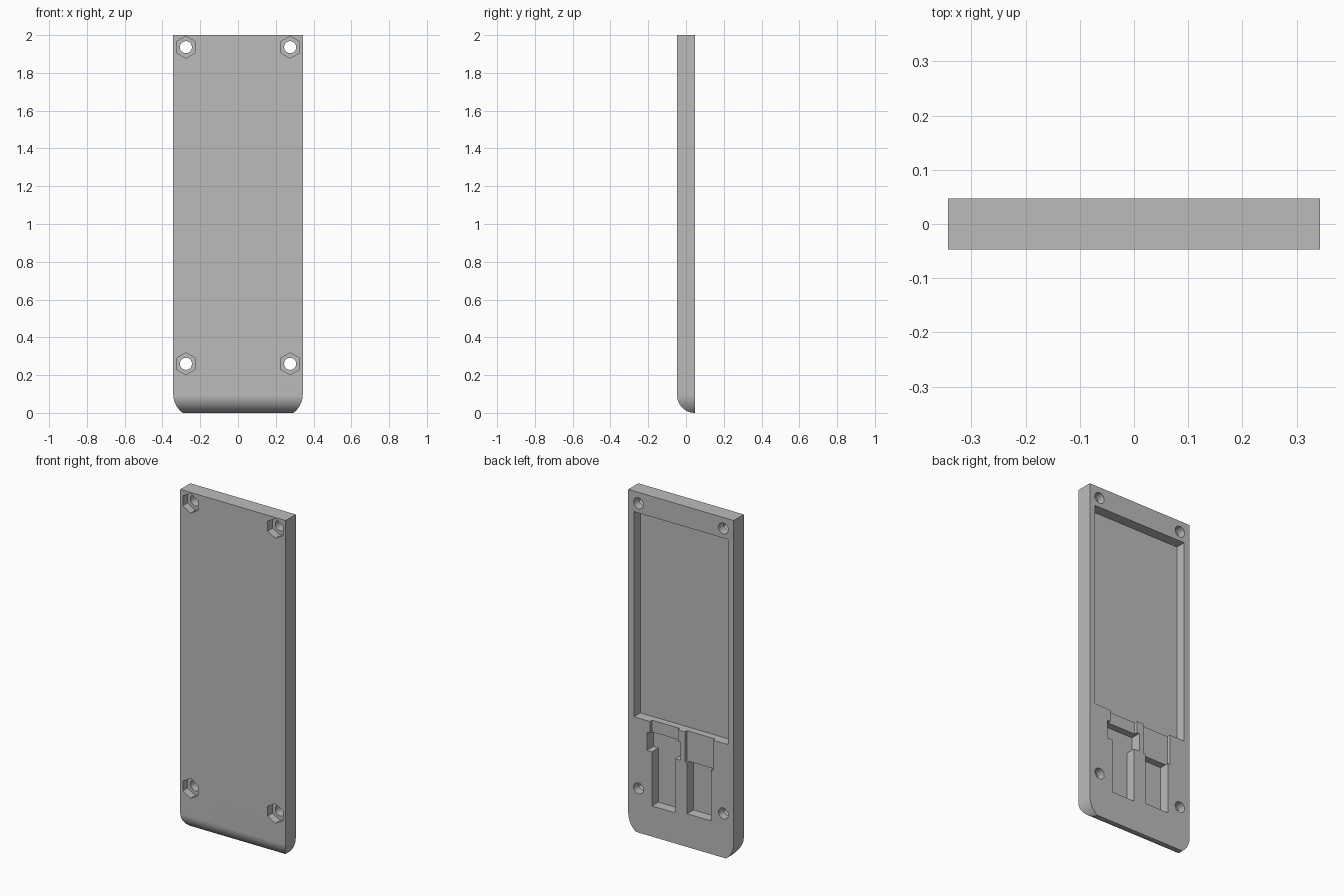
import bpy, bmesh
from math import sin, cos, pi, asin

if "Cube" in bpy.data.objects:
    bpy.data.objects.remove(bpy.data.objects["Cube"], do_unlink=True)

HALF_W, HALF_D, HEIGHT = 0.343, 0.047, 2.0
FRONT, BACK = -HALF_D, HALF_D

grey = bpy.data.materials.new("plain_grey")
grey.use_nodes = True
colour = (0.5, 0.5, 0.5, 1)
grey.diffuse_color = colour
grey.node_tree.nodes["Principled BSDF"].inputs["Base Color"].default_value = colour


def prism(name, outline, start, end, axis="y"):
    """Extrude an outline along y (points are x, z) or along x (points are y, z)."""
    def place(p, d):
        return (p[0], d, p[1]) if axis == "y" else (d, p[0], p[1])
    bm = bmesh.new()
    face = bm.faces.new([bm.verts.new(place(p, start)) for p in outline])
    top = bmesh.ops.extrude_face_region(bm, geom=[face])
    for v in top["geom"]:
        if isinstance(v, bmesh.types.BMVert):
            v.co["xyz".index(axis)] = end
    bmesh.ops.recalc_face_normals(bm, faces=bm.faces)
    mesh = bpy.data.meshes.new(name)
    bm.to_mesh(mesh)
    bm.free()
    mesh.materials.append(grey)
    obj = bpy.data.objects.new(name, mesh)
    bpy.context.collection.objects.link(obj)
    return obj


def combine(target, tool, operation="DIFFERENCE"):
    mod = target.modifiers.new("shape", "BOOLEAN")
    mod.operation, mod.solver, mod.object = operation, "EXACT", tool
    bpy.context.view_layer.objects.active = target
    bpy.ops.object.modifier_apply(modifier=mod.name)
    bpy.data.objects.remove(tool, do_unlink=True)


def ring(cx, cz, radius, sides):
    return [(cx + radius * sin(2 * pi * i / sides), cz + radius * cos(2 * pi * i / sides))
            for i in range(sides)]


def rect(x0, x1, z0, z1):
    return [(x0, z0), (x1, z0), (x1, z1), (x0, z1)]


def tee(wide, narrow, bottom, shoulder, top):
    (a, b), (c, d) = wide, narrow
    return [(c, bottom), (d, bottom), (d, shoulder), (b, shoulder),
            (b, top), (a, top), (a, shoulder), (c, shoulder)]


# Tall plate outline with rounded lower corners
R, STEPS = 0.125, 12
sweep = asin(0.88)
corner = [(HALF_W - R + R * cos(sweep * i / STEPS), 0.1 - R * sin(sweep * i / STEPS))
          for i in range(STEPS + 1)]
outline = [(HALF_W, HEIGHT)] + corner
outline += [(-x, z) for x, z in reversed(outline)]
case = prism("case_half", outline, FRONT - 0.1, BACK + 0.1)

# Side profile with the front rounded into the bottom edge
D = 2 * HALF_D
side = [(BACK - D * cos(pi / 2 * i / 20), D - D * sin(pi / 2 * i / 20)) for i in range(21)]
side += [(BACK, HEIGHT + 0.1), (FRONT, HEIGHT + 0.1)]
combine(case, prism("side_profile", side, -0.5, 0.5, "x"), "INTERSECT")

# Screen recess and the two stepped pockets, cut from the back
DEEP, SHALLOW, OUT = BACK - 0.06, BACK - 0.02, BACK + 0.05
pockets = [
    (rect(-0.306, 0.306, 0.673, 1.879), DEEP),
    (rect(0.02, 0.202, 0.55, 0.72), SHALLOW),
    (rect(-0.207, -0.025, 0.495, 0.72), SHALLOW),
    (tee((0.003, 0.222), (0.038, 0.188), 0.18, 0.498, 0.604), DEEP),
    (rect(-0.194, -0.04, 0.195, 0.495), DEEP),
]
for shape, floor in pockets:
    combine(case, prism("pocket_cutter", shape, floor, OUT))

# Screw holes with hexagonal nut seats in the front
for x in (-0.276, 0.276):
    for z in (0.26, 1.936):
        combine(case, prism("hole_cutter", ring(x, z, 0.032, 32), FRONT - 0.05, OUT))
        combine(case, prism("nut_cutter", ring(x, z, 0.058, 6), FRONT - 0.05, FRONT + 0.045))

# Smooth curved surfaces, keep edges crisp
bpy.ops.object.select_all(action="DESELECT")
case.select_set(True)
bpy.context.view_layer.objects.active = case
bpy.ops.object.shade_smooth_by_angle(angle=pi / 7)
